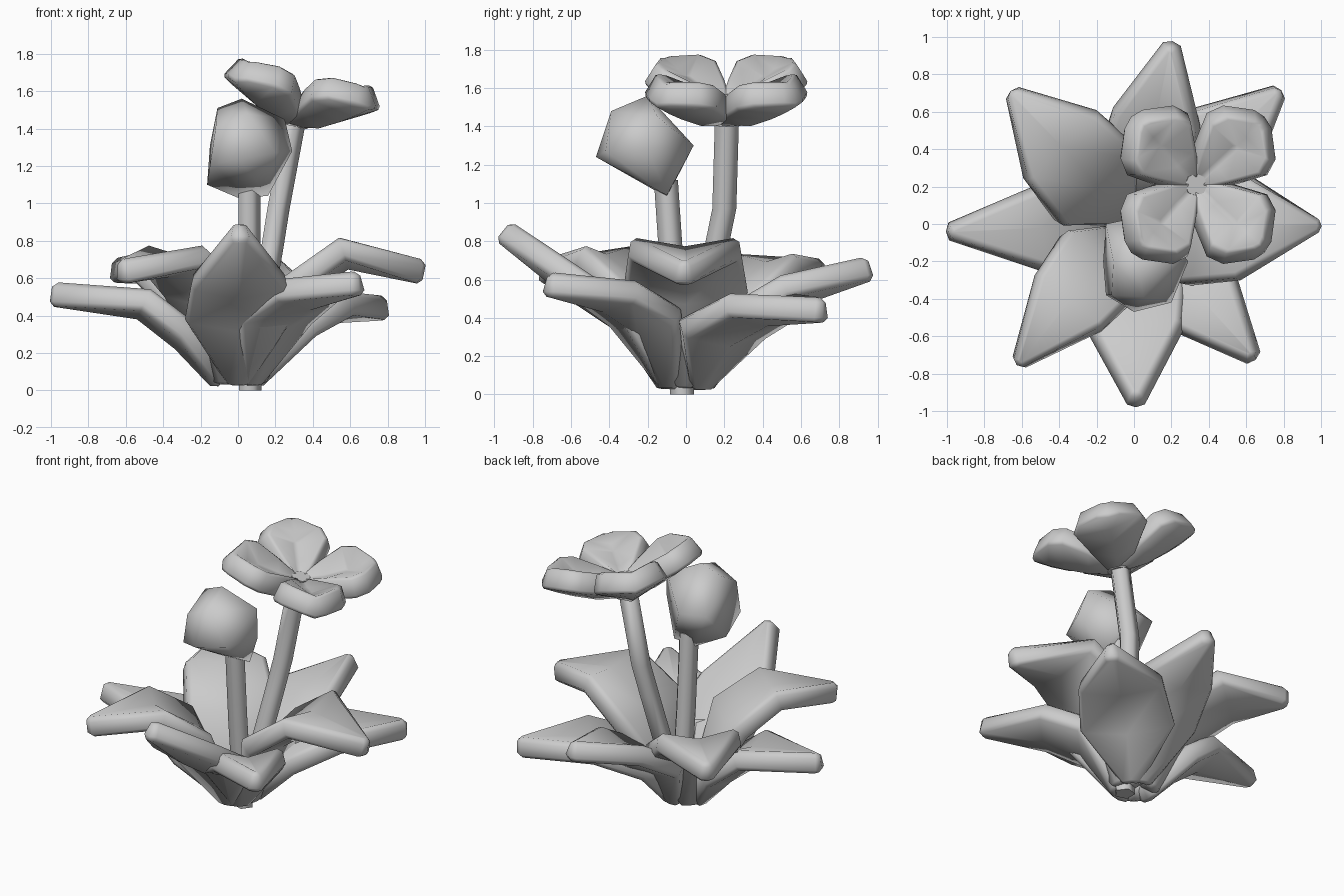
import bpy, bmesh, math
from mathutils import Vector, Matrix

if "Cube" in bpy.data.objects:
    bpy.data.objects.remove(bpy.data.objects["Cube"])


def finish(name, bm, thickness=0.0, bevel=0.0, angle=40):
    bmesh.ops.recalc_face_normals(bm, faces=bm.faces)
    me = bpy.data.meshes.new(name)
    bm.to_mesh(me)
    bm.free()
    ob = bpy.data.objects.new(name, me)
    bpy.context.collection.objects.link(ob)
    if thickness:
        s = ob.modifiers.new("thickness", 'SOLIDIFY')
        s.thickness = thickness
        s.offset = 0
    if bevel:
        b = ob.modifiers.new("soft_edges", 'BEVEL')
        b.width = bevel
        b.segments = 1
        b.limit_method = 'ANGLE'
        b.angle_limit = math.radians(50)
    bpy.ops.object.select_all(action='DESELECT')
    ob.select_set(True)
    bpy.context.view_layer.objects.active = ob
    bpy.ops.object.shade_smooth_by_angle(angle=math.radians(angle))
    return ob


def blade(name, rows, matrix, thickness, bevel):
    """Folded strip along local +x; rows = (distance, half width, height, edge lift)."""
    bm = bmesh.new()
    strips = []
    for r, w, h, lift in rows:
        pts = [(r, -w, h + lift), (r + 0.015, 0, h), (r, w, h + lift)]
        strips.append([bm.verts.new(matrix @ Vector(p)) for p in pts])
    for a, b in zip(strips, strips[1:]):
        for i in range(2):
            bm.faces.new((a[i], a[i + 1], b[i + 1], b[i]))
    return finish(name, bm, thickness, bevel, 50)


# Ring of leaves: tip x, y, z, then wide part distance, height, half width, inner height
leaves = {
    "front_leaf": (0.01, -0.94, 0.855, 0.55, 0.54, 0.25, 0.36),
    "left_leaf": (-0.985, -0.04, 0.515, 0.50, 0.44, 0.22, 0.27),
    "right_leaf": (0.98, -0.01, 0.63, 0.56, 0.71, 0.29, 0.51),
    "back_leaf": (0.20, 0.95, 0.66, 0.57, 0.52, 0.23, 0.35),
    "back_left_leaf": (-0.65, 0.70, 0.64, 0.57, 0.63, 0.26, 0.45),
    "back_right_leaf": (0.775, 0.705, 0.44, 0.60, 0.42, 0.26, 0.30),
    "front_right_leaf": (0.635, -0.71, 0.575, 0.54, 0.49, 0.225, 0.36),
    "front_left_leaf": (-0.615, -0.74, 0.635, 0.54, 0.67, 0.225, 0.50),
}
for name, (x, y, z, r2, z2, w, z1) in leaves.items():
    rows = [(0.07, 0.05, 0.05, 0.0), (0.28, w + 0.03, z1, 0.05),
            (r2, w, z2, 0.05), (math.hypot(x, y), 0.04, z, 0.0)]
    blade(name, rows, Matrix.Rotation(math.atan2(y, x), 4, 'Z'), 0.13, 0.025)


# Stems: low-sided tubes along a path
def stem(name, path, radius, sides=5):
    bm = bmesh.new()
    rings = []
    for p in path:
        rings.append([bm.verts.new(Vector(p) + Vector((
            radius * math.cos(math.tau * i / sides), radius * math.sin(math.tau * i / sides), 0)))
            for i in range(sides)])
    for a, b in zip(rings, rings[1:]):
        for i in range(sides):
            j = (i + 1) % sides
            bm.faces.new((a[i], a[j], b[j], b[i]))
    bm.faces.new(rings[0])
    bm.faces.new(rings[-1])
    return finish(name, bm, angle=80)


stem("flower_stem", [(0.05, 0.02, 0.05), (0.175, 0.155, 0.75), (0.21, 0.20, 0.97),
                     (0.305, 0.215, 1.48)], 0.066)
stem("bud_stem", [(0.06, -0.02, 0.0), (0.055, -0.07, 0.6), (0.055, -0.105, 1.12)], 0.066)

# Faceted bud: hull of a few corner points
bm = bmesh.new()
for p in [(-0.165, -0.2, 1.1), (0, -0.1, 1.03), (0.16, -0.1, 1.04), (0.29, -0.2, 1.28),
          (0.25, -0.15, 1.45), (0.02, -0.2, 1.56), (-0.11, -0.2, 1.51), (0, -0.47, 1.24),
          (0.2, -0.42, 1.27), (-0.15, -0.38, 1.2), (-0.12, -0.38, 1.4), (0.05, -0.39, 1.48),
          (0.03, 0.04, 1.3), (-0.15, 0.0, 1.31)]:
    bm.verts.new(p)
bmesh.ops.convex_hull(bm, input=bm.verts)
finish("bud", bm, angle=80)

# Flower head: four cupped petals on a tilted centre
head = Matrix.Translation((0.315, 0.21, 1.475)) @ Matrix.Rotation(math.radians(12), 4, 'Y')
petal = [(0.0, 0.05, 0.0, 0.0), (0.15, 0.14, 0.02, 0.07), (0.29, 0.215, 0.075, 0.08),
         (0.375, 0.185, 0.115, 0.065), (0.475, 0.05, 0.17, 0.01)]
for k in range(4):
    turn = Matrix.Rotation(math.radians(45 + 90 * k), 4, 'Z')
    blade(f"petal_{k + 1}", petal, head @ turn, 0.14, 0.025)

# Flower centre
bm = bmesh.new()
bmesh.ops.create_cone(bm, cap_ends=True, segments=8, radius1=0.07, radius2=0.06, depth=0.15,
                      matrix=head @ Matrix.Translation((0, 0, 0.01)))
finish("flower_centre", bm)
